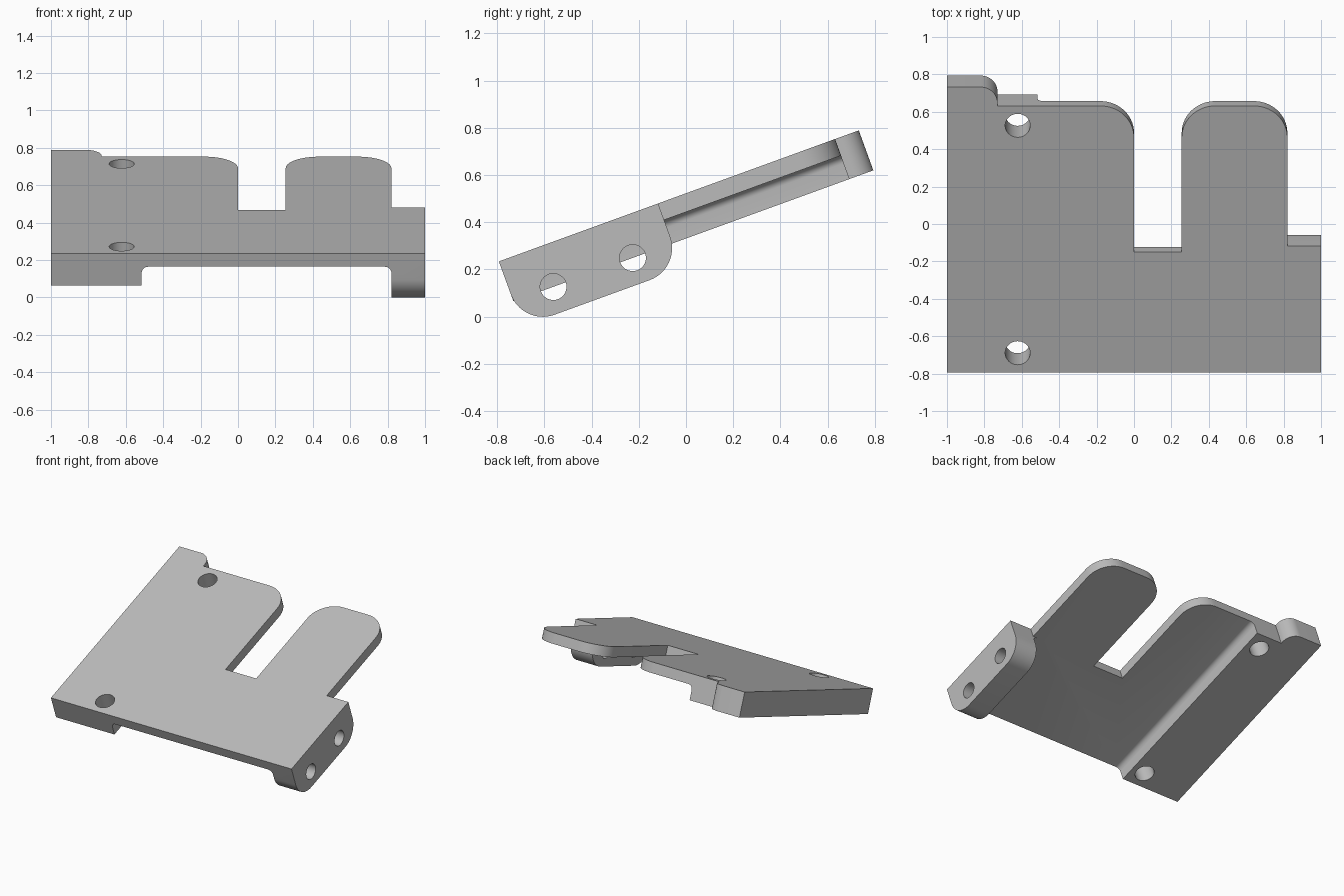
import bpy, bmesh, math
from mathutils import Vector

cube = bpy.data.objects.get("Cube")
if cube:
    bpy.data.objects.remove(cube, do_unlink=True)

TILT = math.radians(20)
THIN, THICK, LUG = 0.0745, 0.18, 0.293      # depths below the top face
LENGTH, FINGER, SHELF = 1.623, 1.516, 0.718  # distances along the slope

grey = bpy.data.materials.new("plain_grey")
grey.use_nodes = True
colour = (0.5, 0.5, 0.5, 1)
grey.diffuse_color = colour
grey.node_tree.nodes["Principled BSDF"].inputs["Base Color"].default_value = colour


def arc(cx, cy, r, start, end, steps=14):
    """Points along a circular arc, angles in degrees."""
    angles = [math.radians(start + (end - start) * i / steps) for i in range(steps + 1)]
    return [(cx + r * math.cos(a), cy + r * math.sin(a)) for a in angles]


def prism(name, points, place, low, high):
    """Extrude a 2D profile; place(a, b, t) maps it into plate space."""
    bm = bmesh.new()
    face = bm.faces.new([bm.verts.new(place(a, b, low)) for a, b in points])
    made = bmesh.ops.extrude_face_region(bm, geom=[face])["geom"]
    shift = Vector(place(0, 0, high)) - Vector(place(0, 0, low))
    bmesh.ops.translate(bm, vec=shift, verts=[v for v in made if isinstance(v, bmesh.types.BMVert)])
    bmesh.ops.recalc_face_normals(bm, faces=bm.faces)
    mesh = bpy.data.meshes.new(name)
    bm.to_mesh(mesh)
    bm.free()
    mesh.materials.append(grey)
    obj = bpy.data.objects.new(name, mesh)
    bpy.context.collection.objects.link(obj)
    return obj


def combine(target, tool, operation):
    """Apply a boolean and discard the helper."""
    tool.hide_render = True
    mod = target.modifiers.new(operation, "BOOLEAN")
    mod.operation, mod.object, mod.solver = operation, tool, "EXACT"
    bpy.context.view_layer.objects.active = target
    bpy.ops.object.modifier_apply(modifier=mod.name)
    bpy.data.objects.remove(tool, do_unlink=True)


def plan(x, v, t):
    return (x, v, -t)


def section(x, w, t):
    return (x, t, -w)


def side(v, w, t):
    return (t, v, -w)


# Plan outline: corner tab, two rounded fingers, slot and lug shelf
R = 0.18
outline = [(-1, 0), (1, 0), (1, SHELF), (0.82, SHELF)]
outline += arc(0.82 - R, FINGER - R, R, 0, 90) + arc(0.255 + R, FINGER - R, R, 90, 180)
outline += [(0.255, 0.686), (0, 0.686)]
outline += arc(-R, FINGER - R, R, 0, 90) + [(-0.73, FINGER)]
outline += arc(-0.82, LENGTH - 0.09, 0.09, 0, 90) + [(-1, LENGTH)]
bracket = prism("slotted_bracket_plate", outline, plan, 0, LUG + 0.05)

# Cross-section: thick left rail, thin web, deep right lug, filleted steps
F = 0.035
profile = [(-1.1, -0.1), (-1.1, THICK), (-0.515, THICK)]
profile += arc(-0.515 + F, THIN + F, F, 180, 270, 8)
profile += arc(0.82 - F, THIN + F, F, 270, 360, 8)
profile += [(0.82, LUG), (1.1, LUG), (1.1, -0.1)]
combine(bracket, prism("section_tool", profile, section, -0.1, 1.9), "INTERSECT")

# Round the lower corners of the lug and end its fillet at the shelf
C = 0.1445
front_corner = arc(C, LUG - C, C, 180, 90) + [(C, 0.4), (-0.1, 0.4), (-0.1, LUG - C)]
back_corner = arc(SHELF - C, LUG - C, C, 0, 90)
back_corner += [(SHELF - C, 0.4), (2, 0.4), (2, THIN), (SHELF, THIN)]
for corner in (front_corner, back_corner):
    combine(bracket, prism("corner_tool", corner, side, 0.7, 1.2), "DIFFERENCE")

# Mounting holes through the rail, and cross holes through the lug
for v in (0.11, 1.404):
    hole = arc(-0.622, v, 0.067, 0, 360, 40)[:-1]
    combine(bracket, prism("rail_hole_tool", hole, plan, -0.1, 0.3), "DIFFERENCE")
for v in (0.18, 0.538):
    hole = arc(v, THICK, 0.056, 0, 360, 40)[:-1]
    combine(bracket, prism("lug_hole_tool", hole, side, 0.7, 1.2), "DIFFERENCE")

# Tilt the finished plate into place
bracket.rotation_euler.x = TILT
bracket.location = (0, -0.793, 0.234)
bpy.ops.object.select_all(action="DESELECT")
bracket.select_set(True)
bpy.context.view_layer.objects.active = bracket
bpy.ops.object.shade_smooth_by_angle(angle=math.radians(30))
